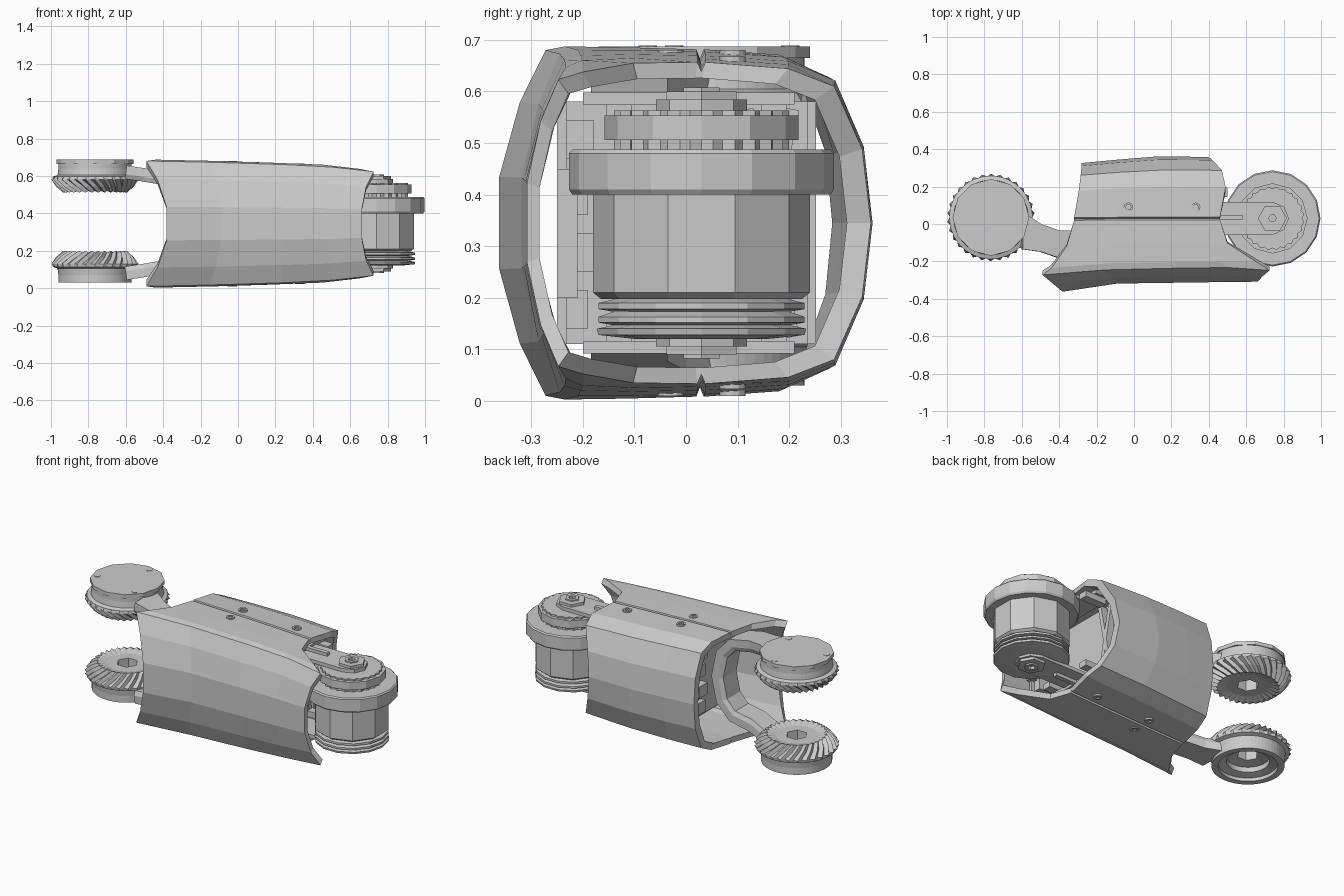
import bpy, bmesh
from math import sin, cos, pi, radians, hypot
from mathutils import Matrix

if "Cube" in bpy.data.objects:
    bpy.data.objects.remove(bpy.data.objects["Cube"])


def finish(bm, name):
    bmesh.ops.recalc_face_normals(bm, faces=bm.faces)
    me = bpy.data.meshes.new(name)
    bm.to_mesh(me)
    bm.free()
    ob = bpy.data.objects.new(name, me)
    bpy.context.collection.objects.link(ob)
    return ob


def skin(bm, rings, closed=False, caps=True):
    """Join equal-length rings of points with quads."""
    vs = [[bm.verts.new(p) for p in r] for r in rings]
    n = len(vs[0])
    for k in range(len(vs) if closed else len(vs) - 1):
        a, b = vs[k], vs[(k + 1) % len(vs)]
        for i in range(n):
            j = (i + 1) % n
            bm.faces.new((a[i], a[j], b[j], b[i]))
    if caps and not closed:
        bm.faces.new(vs[0])
        bm.faces.new(vs[-1])


def lathe(name, prof, n, cx, cy, flip=None, closed=False, phase=0.0):
    """prof rows: r, z, tooth height, twist, hexagonal flag."""
    rings = []
    for row in prof:
        r, z, amp, tw, hexa = (tuple(row) + (0, 0, 0))[:5]
        ring = []
        for i in range(n):
            a = 2 * pi * i / n + tw + phase
            d = amp * (1 if i % 2 else -1)
            rr = r + d
            if hexa:
                rr = r * cos(pi / 6) / cos(a % (pi / 3) - pi / 6)
            zz = z + (d * 0.7 if tw else 0)
            ring.append((cx + rr * cos(a), cy + rr * sin(a), flip - zz if flip else zz))
        rings.append(ring)
    bm = bmesh.new()
    skin(bm, rings, closed)
    return finish(bm, name)


def box(name, x, y, z, rot=0.0):
    bm = bmesh.new()
    bmesh.ops.create_cube(bm, size=1)
    bm.transform(Matrix.Translation((sum(x) / 2, sum(y) / 2, sum(z) / 2))
                 @ Matrix.Rotation(rot, 4, 'X')
                 @ Matrix.Diagonal((x[1] - x[0], y[1] - y[0], z[1] - z[0], 1)))
    return finish(bm, name)


def interp(x, pts):
    if x <= pts[0][0]:
        return pts[0][1]
    for (a, u), (b, v) in zip(pts, pts[1:]):
        if x <= b:
            return u + (v - u) * (x - a) / (b - a)
    return pts[-1][1]


# Outer shell: y, half height, left end x, right end x, groove depth
MID = 0.345
half = [(-0.322, 0.235, -0.43, 0.685, 0),
        (-0.272, 0.335, -0.49, 0.725, 0), (-0.235, 0.343, -0.44, 0.65, 0),
        (-0.12, 0.343, -0.36, 0.50, 0), (0.022, 0.34, -0.32, 0.46, 0),
        (0.03, 0.34, -0.32, 0.46, 0.018), (0.038, 0.34, -0.32, 0.46, 0),
        (0.2, 0.33, -0.295, 0.49, 0), (0.29, 0.29, -0.285, 0.47, 0),
        (0.345, 0.155, -0.28, 0.42, 0)]
loop = [(-0.362, 0.09, -0.382, 0.662, 0)] + half + [(0.362, 0, -0.28, 0.40, 0)]
loop += [(y, -h, a, b, g) for y, h, a, b, g in reversed(half)] + [(-0.362, -0.09, -0.382, 0.662, 0)]
ZS = [(-0.48, 1.0), (0.0, 0.97), (0.45, 0.92), (0.72, 0.83)]
FRONT = [(-0.38, 1.0), (-0.1, 0.88), (0.66, 0.85), (0.72, 0.91)]
BACK = [(-0.28, 0.9), (0.1, 1.0), (0.4, 0.99)]


def section(t, inner):
    ring = []
    for y, h, a, b, g in loop:
        x = a + (b - a) * t
        ys = interp(x, FRONT if y < 0 else BACK)
        zz = h * interp(x, ZS)
        if inner:
            ring.append((x, y * ys * (0.92 if y < 0 else 0.87), MID + zz * 0.9))
        else:
            ring.append((x, y * ys, MID + zz - (g if h > 0 else -g)))
    return ring


steps = (0, 0.28, 0.6, 0.82, 1)
bm = bmesh.new()
skin(bm, [section(t, False) for t in steps] + [section(t, True) for t in reversed(steps)], closed=True)
finish(bm, "shell")

# Hex socket screws on both seams
for x, y in ((-0.03, 0.09), (0.33, 0.09), (-0.03, -0.03)):
    top = MID + 0.342 * interp(x, ZS)
    for flip in (None, 2 * MID):
        lathe("shell_screw", [(0.025, top - 0.02), (0.025, top + 0.003), (0.015, top + 0.003, 0, 0, 1),
                              (0.015, top - 0.02, 0, 0, 1)], 12, x, y, flip, True)

# Pair of facing spiral bevel gears
GX, GY = -0.765, 0.035
T = radians(18)
gear = [(0.195, 0.03), (0.195, 0.07), (0.2, 0.105), (0.222, 0.113), (0.226, 0.13, 0.008),
        (0.197, 0.165, 0.008, T / 2), (0.165, 0.195, 0.006, T), (0.115, 0.182, 0, T),
        (0.06, 0.182, 0, T, 1), (0.06, 0.10, 0, T, 1), (0.115, 0.09, 0, T), (0.115, 0.06, 0, T),
        (0.16, 0.05, 0, T), (0.16, 0.03, 0, T)]
for name, flip in (("lower_gear", None), ("upper_gear", 0.71)):
    lathe(name, gear, 60, GX, GY, flip, True)
lathe("upper_gear_cap", [(0.205, 0.665), (0.205, 0.687)], 12, GX, GY)
for k in range(3):
    a = radians(80 + 120 * k)
    lathe("cap_screw", [(0.018, 0.68), (0.018, 0.689)], 8, GX + 0.17 * cos(a), GY + 0.17 * sin(a))

# C-shaped yoke carrying both gears
path = [(-0.6, -0.035, 0.08), (-0.5, -0.075, 0.095), (-0.4, -0.11, 0.112), (-0.28, -0.11, 0.135),
        (-0.21, -0.11, 0.21), (-0.18, -0.11, 0.345)]
path += [(x, y, 0.7 - z) for x, y, z in reversed(path[:-1])]
rings = []
for i, (x, y, z) in enumerate(path):
    p, q = path[max(i - 1, 0)], path[min(i + 1, len(path) - 1)]
    dx, dz = q[0] - p[0], q[2] - p[2]
    l = hypot(dx, dz)
    nx, nz = -dz / l * 0.036, dx / l * 0.036
    w = 0.1 if i in (0, len(path) - 1) else 0.074
    rings.append([(x + s * nx, y + t * w, z + s * nz)
                  for s, t in ((1, -0.85), (1, 0.85), (0.3, 1), (-1, 1), (-1, -1), (0.3, -1))])
bm = bmesh.new()
skin(bm, rings)
finish(bm, "gear_yoke")

# Motor stack at the other end
MX, MY = 0.74, 0.03
lathe("motor_body", [(0.195, 0.198), (0.21, 0.21), (0.21, 0.40)], 10, MX, MY, phase=pi / 10)
lathe("motor_ring", [(0.25, 0.40), (0.257, 0.41), (0.257, 0.48), (0.25, 0.487)], 16, MX, MY)
lathe("pulley_teeth", [(0.165, 0.487, 0.006), (0.165, 0.506, 0.006)], 48, MX, MY)
lathe("pulley", [(0.188, 0.506), (0.188, 0.553)], 12, MX, MY)
lathe("pulley_crown", [(0.165, 0.553, 0.006), (0.165, 0.563, 0.006)], 48, MX, MY)
lathe("lower_pulley", [(0.16, 0.2), (0.205, 0.19), (0.205, 0.178), (0.175, 0.173), (0.205, 0.163), (0.205, 0.152),
                       (0.175, 0.147), (0.208, 0.14), (0.205, 0.128), (0.13, 0.12)], 14, MX, MY)


# Rounded link plates above and below the motor, with hub nuts
def link(name, z0, z1, x0, r):
    pts = [(x0, MY - r), (MX, MY - r)]
    pts += [(MX + r * sin(a), MY - r * cos(a)) for a in (pi / 4, pi / 2, 3 * pi / 4)]
    pts += [(MX, MY + r), (x0, MY + r)]
    bm = bmesh.new()
    skin(bm, [[(x, y, z) for x, y in pts] for z in (z0, z1)])
    return finish(bm, name)


for side, flip in (("upper", None), ("lower", 2 * MID)):
    z = (lambda v: v) if flip is None else (lambda v: 2 * MID - v)
    link(side + "_link", *sorted((z(0.563), z(0.584))), 0.35, 0.088)
    lathe(side + "_hub_nut", [(0.078, 0.58), (0.078, 0.60), (0.04, 0.60), (0.04, 0.608),
                              (0.02, 0.608), (0.02, 0.59)], 6, MX, MY, flip)
    box(side + "_link_rib", (0.44, 0.58), (0.022, 0.048), sorted((z(0.58), z(0.603))))
    # Inner frame decks
    box(side + "_deck", (-0.08, 0.44), (-0.2, 0.21), sorted((z(0.575), z(0.598))))
    for y in (-0.13, 0.17):
        box(side + "_bracket", (0.36, 0.5), (y - 0.025, y + 0.025), sorted((z(0.54), z(0.575))))

# Inner cage: side boards, bulkheads, struts and small components
box("front_board", (-0.08, 0.52), (-0.25, -0.232), (0.11, 0.58))
box("back_board", (-0.08, 0.34), (0.235, 0.252), (0.11, 0.58))
box("motor_bulkhead", (0.28, 0.30), (-0.235, 0.24), (0.11, 0.58))
box("gear_bulkhead", (-0.1, -0.08), (-0.235, 0.24), (0.11, 0.58))
for k in range(4):
    z = 0.14 + 0.11 * k
    box("front_component", (0.3, 0.5), (-0.235, -0.19 + 0.012 * (k % 2)), (z, z + 0.075))
    for y in (0.0, 0.12):
        box("bulkhead_component", (-0.13 - 0.015 * (k % 2), -0.1), (y, y + 0.08), (z, z + 0.07))
for rot in (0.2, -0.2):
    box("cage_strut", (0.3, 0.34), (0.15, 0.175), (0.12, 0.57), rot)
box("cage_post", (0.5, 0.54), (-0.25, -0.21), (0.2, 0.45))
